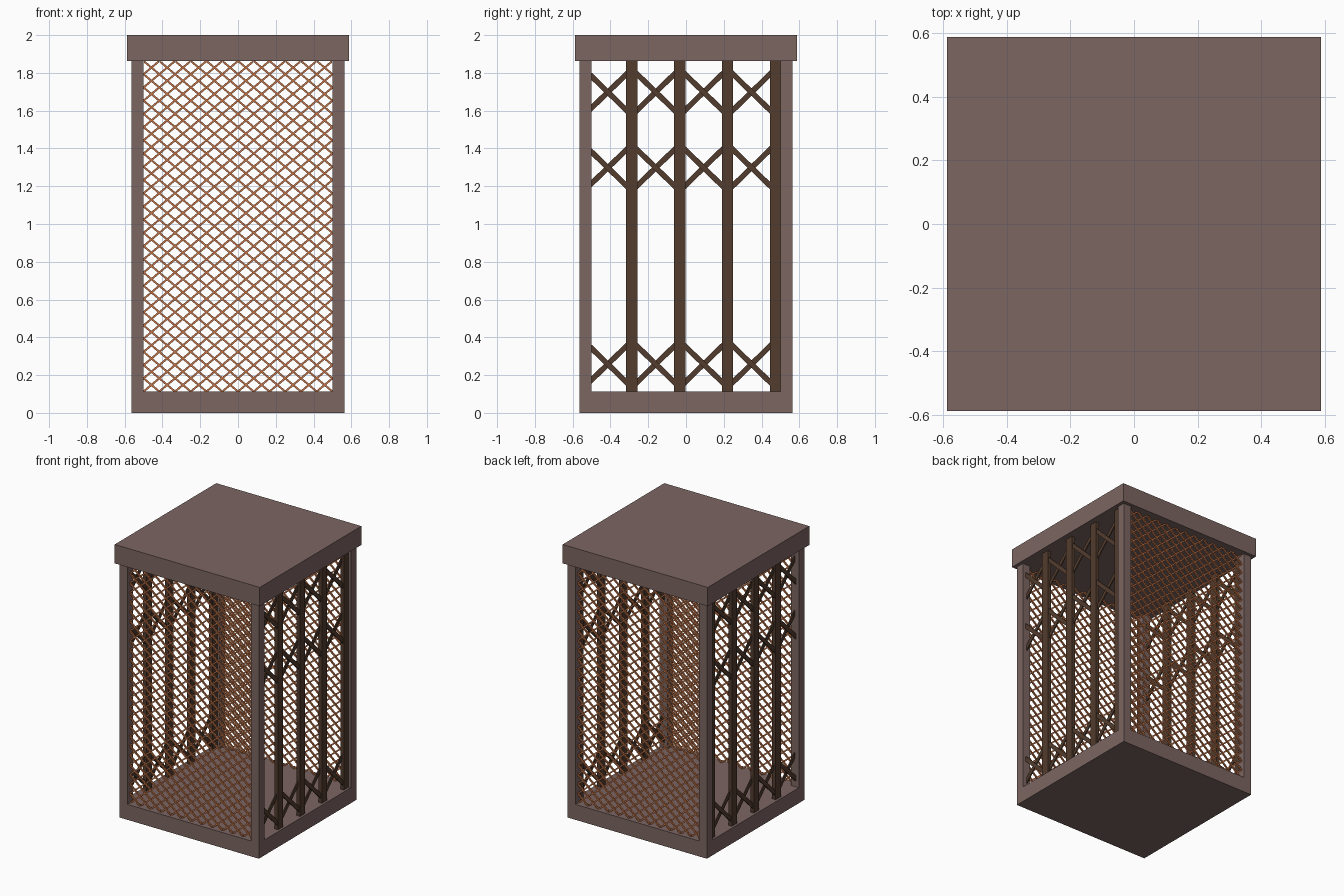
import bpy, bmesh

if "Cube" in bpy.data.objects:
    bpy.data.objects.remove(bpy.data.objects["Cube"])


def material(name, rgb):
    lin = [((c / 255 + 0.055) / 1.055) ** 2.4 for c in rgb]
    m = bpy.data.materials.new(name)
    m.diffuse_color = (*lin, 1)
    m.use_nodes = True
    m.node_tree.nodes["Principled BSDF"].inputs["Base Color"].default_value = m.diffuse_color
    return m


FRAME = material("dusty brown frame", (124, 102, 98))
GATE = material("dark bronze gate", (82, 60, 46))
WIRE = material("copper wire", (194, 116, 72))
FACES = ((0, 1, 3, 2), (4, 6, 7, 5), (0, 4, 5, 1), (2, 3, 7, 6), (0, 2, 6, 4), (1, 5, 7, 3))


def box(bm, x0, x1, y0, y1, z0, z1):
    v = [bm.verts.new((x, y, z)) for x in (x0, x1) for y in (y0, y1) for z in (z0, z1)]
    for f in FACES:
        bm.faces.new([v[i] for i in f])


def slat(bm, along, a, b, height, depth, thick):
    """Slanted strip from a=(u,z) to b=(u,z); 'along' is the axis of u, depth lies on the other."""
    vs = []
    for d in (depth - thick / 2, depth + thick / 2):
        for u, z in (a, b):
            for h in (-height / 2, height / 2):
                p = (u, d, z + h) if along == "x" else (d, u, z + h)
                vs.append(bm.verts.new(p))
    for f in FACES:
        bm.faces.new([vs[i] for i in f])


def finish(bm, name, mat):
    bmesh.ops.recalc_face_normals(bm, faces=bm.faces[:])
    me = bpy.data.meshes.new(name)
    bm.to_mesh(me)
    bm.free()
    me.materials.append(mat)
    ob = bpy.data.objects.new(name, me)
    bpy.context.collection.objects.link(ob)
    return ob


OUT, INN, FLOOR, CEIL = 0.563, 0.5, 0.113, 1.862

# floor slab and roof slab
bm = bmesh.new()
box(bm, -OUT, OUT, -OUT, OUT, 0, FLOOR)
finish(bm, "floor_base", FRAME)
bm = bmesh.new()
box(bm, -0.587, 0.587, -0.587, 0.587, CEIL, 2.0)
finish(bm, "roof", FRAME)

# four corner posts
bm = bmesh.new()
for sx in (-1, 1):
    for sy in (-1, 1):
        xs, ys = sorted((sx * INN, sx * OUT)), sorted((sy * INN, sy * OUT))
        box(bm, *xs, *ys, FLOOR, CEIL)
finish(bm, "corner_posts", FRAME)

# folding gates, mirrored left and right
BARS = [-0.287 + 0.2535 * i for i in range(4)]
for side, sx in (("right", 1), ("left", -1)):
    bm = bmesh.new()
    for y in BARS:
        xs = sorted((sx * 0.518, sx * 0.546))
        box(bm, *xs, y - 0.030, y + 0.030, FLOOR, CEIL)
    finish(bm, side + "_gate_bars", GATE)
    bm = bmesh.new()
    for zc in (0.258, 1.298, 1.698):
        for y in BARS:
            mid = y - 0.12675
            lo, hi = max(mid - 0.12675, -INN), y
            for s, dx in ((0.97, -0.004), (-0.97, 0.004)):
                slat(bm, "y", (lo, zc + s * (lo - mid)), (hi, zc + s * (hi - mid)),
                     0.04, sx * 0.532 + dx, 0.008)
    finish(bm, side + "_gate_scissors", GATE)

# diamond wire mesh, front and back
DX, DZ = 1 / 12, 0.07
S = DZ / DX
for side, y in (("front", -0.532), ("back", 0.532)):
    bm = bmesh.new()
    for sgn in (1, -1):
        for k in range(-12, 26):
            zl = FLOOR + k * DZ            # height at the lower end of the wire
            t0 = max(0, (FLOOR - zl) / S)
            t1 = min(1, (CEIL - zl) / S)
            if t1 - t0 > 0.01:
                slat(bm, "x", (sgn * (t0 - 0.5), zl + S * t0), (sgn * (t1 - 0.5), zl + S * t1),
                     0.0135, y + sgn * 0.003, 0.01)
    finish(bm, side + "_wire_mesh", WIRE)
